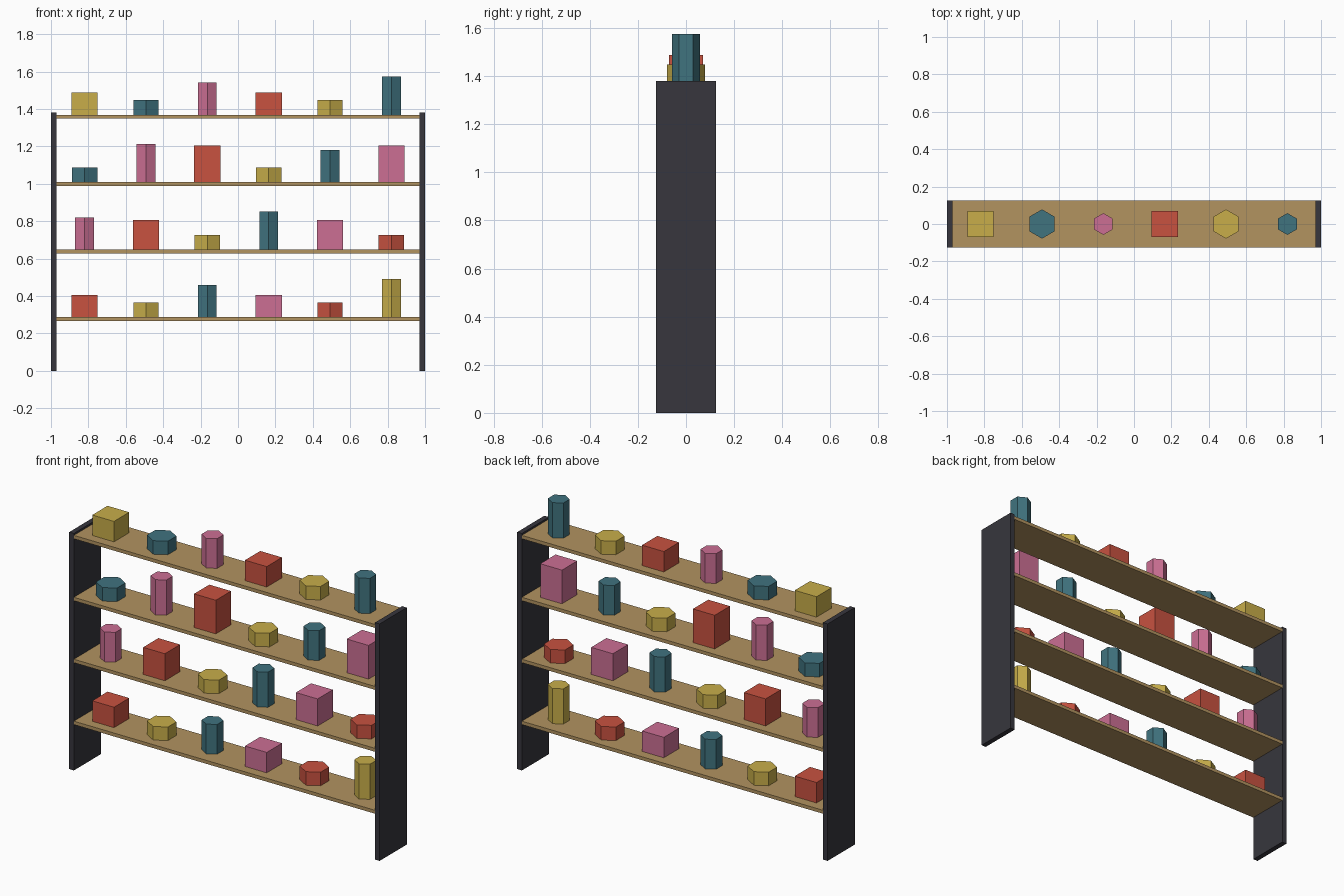
import bpy
import math

if "Cube" in bpy.data.objects:
    bpy.data.objects.remove(bpy.data.objects["Cube"])


def material(name, rgb):
    """Flat colour from 0-255 sRGB values."""
    m = bpy.data.materials.new(name)
    lin = [((c / 255 + 0.055) / 1.055) ** 2.4 for c in rgb]
    m.diffuse_color = (*lin, 1)
    m.use_nodes = True
    m.node_tree.nodes["Principled BSDF"].inputs["Base Color"].default_value = m.diffuse_color
    return m


CHARCOAL = material("charcoal", (55, 54, 61))
WOOD = material("wood", (178, 147, 96))
RED = material("red", (200, 82, 64))
YELLOW = material("yellow", (200, 174, 74))
TEAL = material("teal", (64, 115, 127))
PINK = material("pink", (204, 111, 148))


def finish(name, mat):
    ob = bpy.context.object
    ob.name = name
    ob.data.materials.append(mat)
    return ob


def box(name, size, x, bottom, mat):
    bpy.ops.mesh.primitive_cube_add(size=1, location=(x, 0, bottom + size[2] / 2))
    ob = finish(name, mat)
    ob.scale = size
    bpy.ops.object.transform_apply(location=False, rotation=False, scale=True)
    return ob


def hex_jar(name, radius, height, x, bottom, mat):
    # corners point to the front and back
    bpy.ops.mesh.primitive_cylinder_add(vertices=6, radius=radius, depth=height,
                                        location=(x, 0, bottom + height / 2))
    return finish(name, mat)


DEPTH = 0.25
SIDE = 0.03
ROWS, COLUMNS = 4, 6
SHELF_THICK = 0.02
FIRST_TOP, SPACING = 0.287, 0.3607

# Side panels
for label, s in (("left", -1), ("right", 1)):
    box(f"{label}_side_panel", (SIDE, DEPTH, 1.38), s * (1 - SIDE / 2), 0, CHARCOAL)

# Shelves, each with a repeating run of boxes, low jars and tall jars
colours = [RED, YELLOW, TEAL, PINK]
for r in range(ROWS):
    top = FIRST_TOP + r * SPACING
    box(f"shelf_{r + 1}", (2 - 2 * SIDE, DEPTH, SHELF_THICK), 0, top - SHELF_THICK, WOOD)
    for i in range(COLUMNS):
        x = (i - 2.5) * 0.328
        mat = colours[(i - r) % 4]
        kind = (i - r) % 3
        tag = f"{r + 1}_{i + 1}"
        if kind == 0:
            box(f"storage_box_{tag}", (0.14, 0.14, 0.119 + 0.0385 * (r % 3)), x, top, mat)
        elif kind == 1:
            hex_jar(f"low_jar_{tag}", 0.078, 0.079, x, top, mat)
        else:
            hex_jar(f"tall_jar_{tag}", 0.058, 0.205 if i % 2 else 0.173, x, top, mat)
